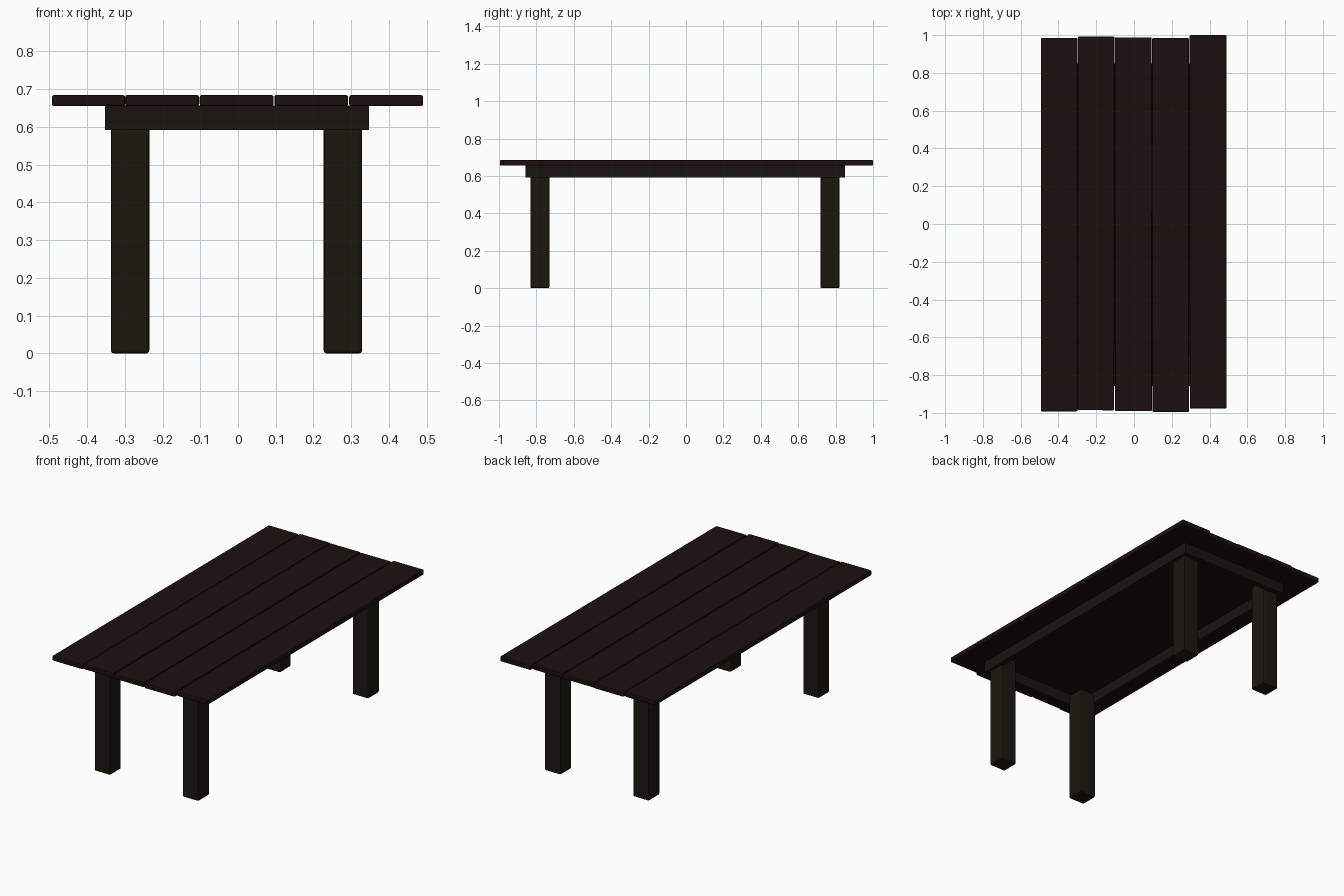
import bpy
import bmesh
from math import radians

if "Cube" in bpy.data.objects:
    bpy.data.objects.remove(bpy.data.objects["Cube"])


def material(name, rgb):
    m = bpy.data.materials.new(name)
    m.diffuse_color = (*rgb, 1.0)
    m.use_nodes = True
    m.node_tree.nodes["Principled BSDF"].inputs["Base Color"].default_value = m.diffuse_color
    return m


TOP = material("dark_red_wood", (0.012, 0.005, 0.004))
LEG = material("dark_brown_wood", (0.011, 0.0085, 0.0045))
FRAME = material("dark_grey_wood", (0.009, 0.0075, 0.005))


def box(name, lo, hi, mat, bevel=0.0, segments=1, turn=0.0):
    """Box between two corners, with optional bevelled edges and small z turn."""
    bm = bmesh.new()
    bmesh.ops.create_cube(bm, size=1.0)
    for v in bm.verts:
        for i in range(3):
            v.co[i] *= hi[i] - lo[i]
    if bevel:
        bmesh.ops.bevel(bm, geom=bm.edges[:], offset=bevel, segments=segments,
                        profile=0.5, affect='EDGES')
    me = bpy.data.meshes.new(name)
    bm.to_mesh(me)
    bm.free()
    me.materials.append(mat)
    ob = bpy.data.objects.new(name, me)
    ob.location = [(a + b) / 2 for a, b in zip(lo, hi)]
    ob.rotation_euler.z = radians(turn)
    bpy.context.collection.objects.link(ob)
    return ob


# Table top: five planks with slightly uneven ends (x0, x1, y0, y1, turn)
planks = [
    (-0.493, -0.299, -0.992, 0.985, 0.0),
    (-0.298, -0.104, -0.986, 0.992, -0.05),
    (-0.101, 0.094, -0.991, 0.988, 0.03),
    (0.097, 0.291, -0.995, 0.985, 0.05),
    (0.295, 0.490, -0.977, 1.000, 0.02),
]
for i, (x0, x1, y0, y1, turn) in enumerate(planks):
    box(f"top_plank_{i + 1}", (x0, y0, 0.655), (x1, y1, 0.685), TOP, 0.006, 2, turn)

# Apron frame below the planks
X0, X1, Y0, Y1, Z0, Z1, T = -0.353, 0.347, -0.857, 0.85, 0.592, 0.656, 0.03
box("apron_left", (X0, Y0, Z0), (X0 + T, Y1, Z1), FRAME)
box("apron_right", (X1 - T, Y0, Z0), (X1, Y1, Z1), FRAME)
box("apron_front", (X0 + T, Y0, Z0), (X1 - T, Y0 + T, Z1), FRAME)
box("apron_back", (X0 + T, Y1 - T, Z0), (X1 - T, Y1, Z1), FRAME)

# Thin panel closing the plank gaps inside the frame
box("under_panel", (X0 + T, Y0 + T, 0.654), (X1 - T, Y1 - T, 0.657), TOP)

# Four square legs with softened edges
for sx, x in (("left", -0.286), ("right", 0.278)):
    for sy, y in (("front", -0.781), ("back", 0.770)):
        box(f"{sy}_{sx}_leg", (x - 0.051, y - 0.051, 0.0),
            (x + 0.051, y + 0.051, 0.65), LEG, 0.008, 2)
